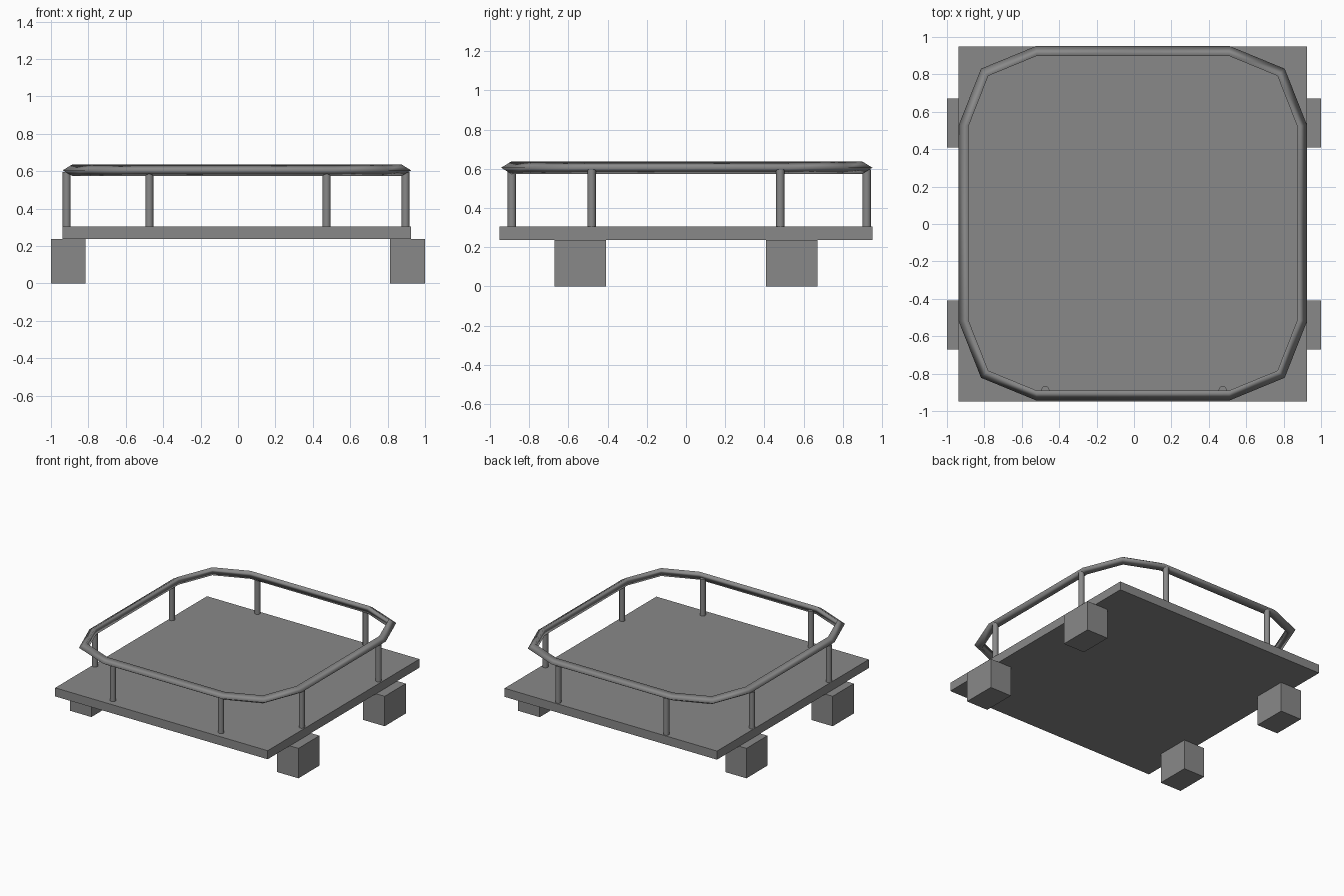
import bpy, bmesh
from mathutils import Vector

cube = bpy.data.objects.get("Cube")
if cube:
    bpy.data.objects.remove(cube, do_unlink=True)

GREY = (0.25, 0.25, 0.25, 1)
mat = bpy.data.materials.new("plain grey")
mat.use_nodes = True
mat.diffuse_color = GREY
bsdf = mat.node_tree.nodes["Principled BSDF"]
bsdf.inputs["Base Color"].default_value = GREY


def finish(name, bm, smooth=False):
    bmesh.ops.recalc_face_normals(bm, faces=bm.faces)
    for f in bm.faces:
        f.smooth = smooth and len(f.verts) == 4
    mesh = bpy.data.meshes.new(name)
    bm.to_mesh(mesh)
    bm.free()
    mesh.materials.append(mat)
    obj = bpy.data.objects.new(name, mesh)
    bpy.context.collection.objects.link(obj)
    return obj


def box(name, low, high):
    low, high = Vector(low), Vector(high)
    bm = bmesh.new()
    bmesh.ops.create_cube(bm, size=1)
    bmesh.ops.scale(bm, vec=high - low, verts=bm.verts)
    bmesh.ops.translate(bm, vec=(low + high) / 2, verts=bm.verts)
    finish(name, bm)


def post(name, x, y, bottom=0.30, top=0.595, radius=0.0215):
    bm = bmesh.new()
    bmesh.ops.create_cone(bm, cap_ends=True, segments=12, radius1=radius,
                          radius2=radius, depth=top - bottom)
    bmesh.ops.translate(bm, vec=(x, y, (top + bottom) / 2), verts=bm.verts)
    finish(name, bm, smooth=True)


# Deck plate
box("deck", (-0.937, -0.95, 0.237), (0.925, 0.95, 0.305))

# Block feet under the side edges
for end, y in (("front", -0.54), ("back", 0.54)):
    box("right_" + end + "_foot", (-1, y - 0.132, 0), (-0.815, y + 0.132, 0.237))
    box("left_" + end + "_foot", (0.812, y - 0.132, 0), (1, y + 0.132, 0.237))

# Railing posts, two on each side
for s in (-1, 1):
    tag = "right" if s < 0 else "left"
    post(tag + "_front_post", s * 0.474, -0.888)
    post(tag + "_back_post", s * 0.474, 0.922)
    end = "front" if s < 0 else "back"
    post("right_side_" + end + "_post", -0.916, s * 0.481)
    post("left_side_" + end + "_post", 0.896, s * 0.481)


def loop(corner):
    """Mirror the three points of one corner into a closed loop."""
    pts = []
    for sx, sy in ((1, 1), (-1, 1), (-1, -1), (1, -1)):
        part = [(sx * x - 0.006, sy * y + 0.004) for x, y in corner]
        pts += part if sx * sy > 0 else part[::-1]
    return pts


# Handrail: three-sided bar with one ridge pointing outwards
outer = loop([(0.931, 0.525), (0.812, 0.826), (0.518, 0.947)])
inner = loop([(0.879, 0.518), (0.773, 0.788), (0.513, 0.895)])
bm = bmesh.new()
rings = [[bm.verts.new((x, y, z)) for x, y in pts]
         for pts, z in ((outer, 0.605), (inner, 0.637), (inner, 0.574))]
count = len(outer)
for a in range(3):
    r, q = rings[a], rings[(a + 1) % 3]
    for i in range(count):
        j = (i + 1) % count
        bm.faces.new((r[i], r[j], q[j], q[i]))
finish("handrail", bm, smooth=True)
